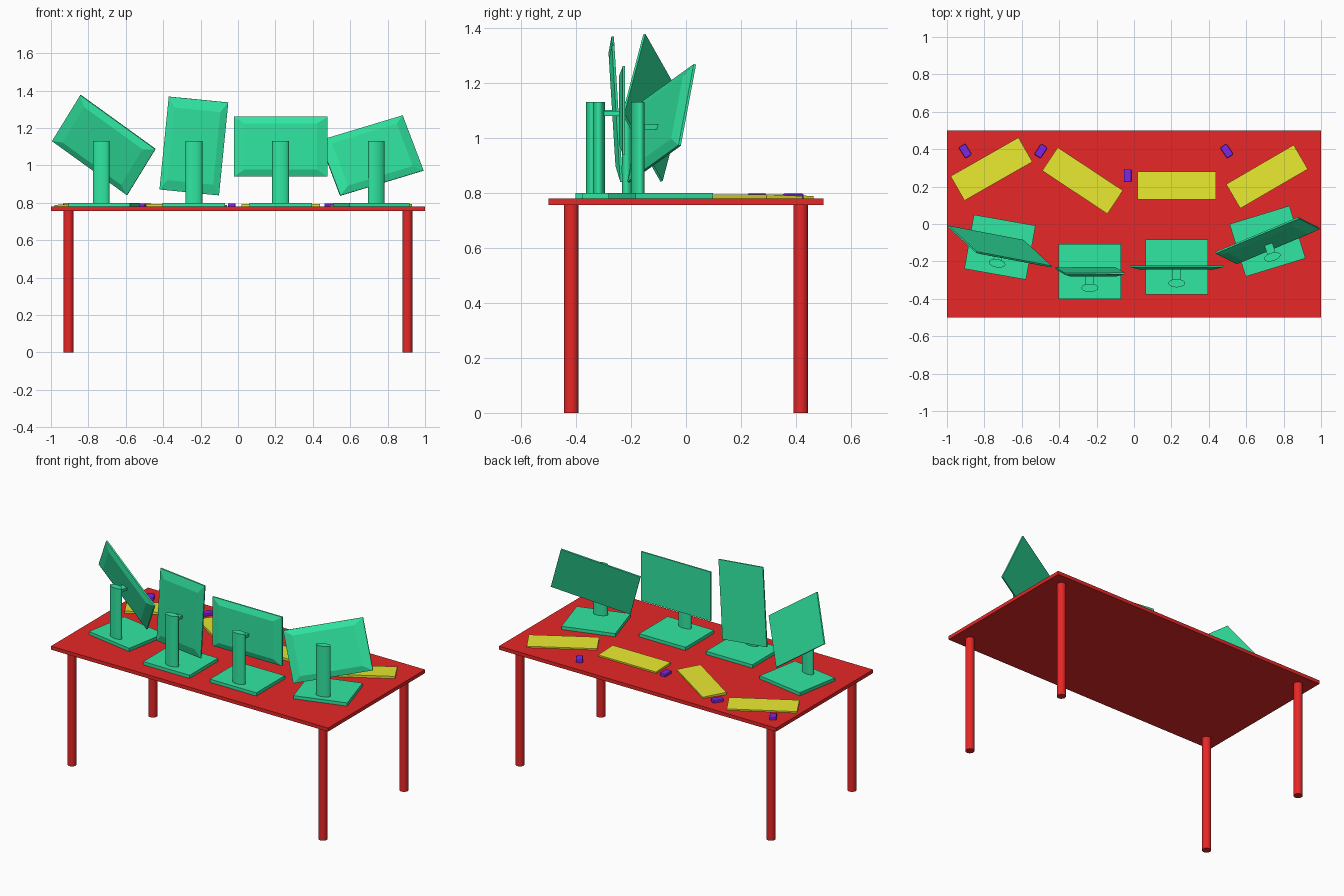
import bpy, bmesh
from math import radians
from mathutils import Matrix, Vector

if "Cube" in bpy.data.objects:
    bpy.data.objects.remove(bpy.data.objects["Cube"])


def material(name, rgb):
    m = bpy.data.materials.new(name)
    m.diffuse_color = (*rgb, 1)
    m.use_nodes = True
    m.node_tree.nodes["Principled BSDF"].inputs["Base Color"].default_value = m.diffuse_color
    return m


RED = material("red", (0.8, 0.02, 0.02))
GREEN = material("green", (0.03, 0.8, 0.36))
YELLOW = material("yellow", (0.8, 0.8, 0.03))
PURPLE = material("purple", (0.2, 0.02, 0.8))
TOP = 0.779  # height of the table surface


def finish(name, bm, mat, matrix, smooth=False):
    bmesh.ops.recalc_face_normals(bm, faces=bm.faces)
    me = bpy.data.meshes.new(name)
    bm.to_mesh(me)
    bm.free()
    me.materials.append(mat)
    ob = bpy.data.objects.new(name, me)
    bpy.context.collection.objects.link(ob)
    ob.matrix_world = matrix
    if smooth:
        bpy.context.view_layer.objects.active = ob
        ob.select_set(True)
        bpy.ops.object.shade_smooth_by_angle(angle=radians(35))
        ob.select_set(False)
    return ob


def box(size, centre=(0, 0, 0)):
    bm = bmesh.new()
    bmesh.ops.create_cube(bm, size=1,
                          matrix=Matrix.Translation(centre) @ Matrix.Diagonal((*size, 1)))
    return bm


def post(rx, ry, height):
    """Elliptical cylinder standing on its origin."""
    bm = bmesh.new()
    bmesh.ops.create_cone(bm, cap_ends=True, segments=32, radius1=1, radius2=1, depth=1,
                          matrix=Matrix.Translation((0, 0, height / 2))
                          @ Matrix.Diagonal((rx, ry, height, 1)))
    return bm


def place(x, y, z, yaw=0):
    return Matrix.Translation((x, y, z)) @ Matrix.Rotation(radians(yaw), 4, 'Z')


# table
finish("table_top", box((2, 1, 0.023)), RED, place(0, 0, TOP - 0.0115))
for sx in (-1, 1):
    for sy in (-1, 1):
        finish("table_leg", post(0.027, 0.027, 0.76), RED,
               place(0.906 * sx, 0.417 * sy, 0), True)


def panel():
    """Screen slab facing +y with a thin rim and a tapered back."""
    bm = bmesh.new()
    loops = []
    for w, h, y in ((0.25, 0.16, 0), (0.25, 0.16, -0.009), (0.195, 0.123, -0.023)):
        loops.append([bm.verts.new((sx * w, y, sz * h))
                      for sx, sz in ((-1, -1), (1, -1), (1, 1), (-1, 1))])
    for a, b in zip(loops, loops[1:]):
        for i in range(4):
            j = (i + 1) % 4
            bm.faces.new((a[i], a[j], b[j], b[i]))
    bm.faces.new(loops[0])
    bm.faces.new(loops[-1])
    return bm


# monitors: base x, y, yaw, then panel height, yaw, pitch, roll
monitors = [
    (-0.717, -0.124, -10, 1.11, -22.5, 16, 37),
    (-0.236, -0.254, 0, 1.104, 0, 3.5, 95.7),
    (0.228, -0.229, 0, 1.10, 0, 0, 0),
    (0.714, -0.092, 17, 1.051, 18, -16.5, -16.2),
]
for x, y, yaw, pz, pyaw, pitch, roll in monitors:
    base = place(x, y, TOP, yaw)
    finish("monitor_base", box((0.335, 0.294, 0.021), (0, 0, 0.0105)), GREEN, base)
    finish("monitor_column", post(0.045, 0.022, 0.35), GREEN,
           base @ Matrix.Translation((0, -0.0875, 0)), True)
    finish("monitor_arm", box((0.045, 0.085, 0.018), (0, -0.045, pz - 0.012 - TOP)),
           GREEN, base)
    spot = base @ Vector((0, 0.008, 0))
    turn = Matrix.Rotation(radians(pitch), 4, 'X') @ Matrix.Rotation(radians(roll), 4, 'Y')
    finish("monitor_panel", panel(), GREEN, place(spot.x, spot.y, pz, pyaw) @ turn)

# keyboards: slim wedges, thicker towards the screens
for x, y, yaw in ((-0.762, 0.294, 29.7), (-0.275, 0.232, -33.5),
                  (0.229, 0.205, 0), (0.711, 0.253, 30.2)):
    bm = box((0.418, 0.15, 0.015), (0, 0, 0.0075))
    for v in bm.verts:
        if v.co.z > 0.01 and v.co.y > 0:
            v.co.z = 0.009
    finish("keyboard", bm, YELLOW, place(x, y, TOP, yaw))

# mice: small chamfered blocks
for x, y, yaw in ((-0.902, 0.39, 32), (-0.498, 0.39, -33),
                  (-0.034, 0.258, 0), (0.496, 0.39, 34)):
    bm = box((0.041, 0.068, 0.018), (0, 0, 0.009))
    edges = [e for e in bm.edges if max(v.co.z for v in e.verts) > 0.01]
    bmesh.ops.bevel(bm, geom=edges, offset=0.005, segments=2, profile=0.5, affect='EDGES')
    finish("mouse", bm, PURPLE, place(x, y, TOP, yaw))
